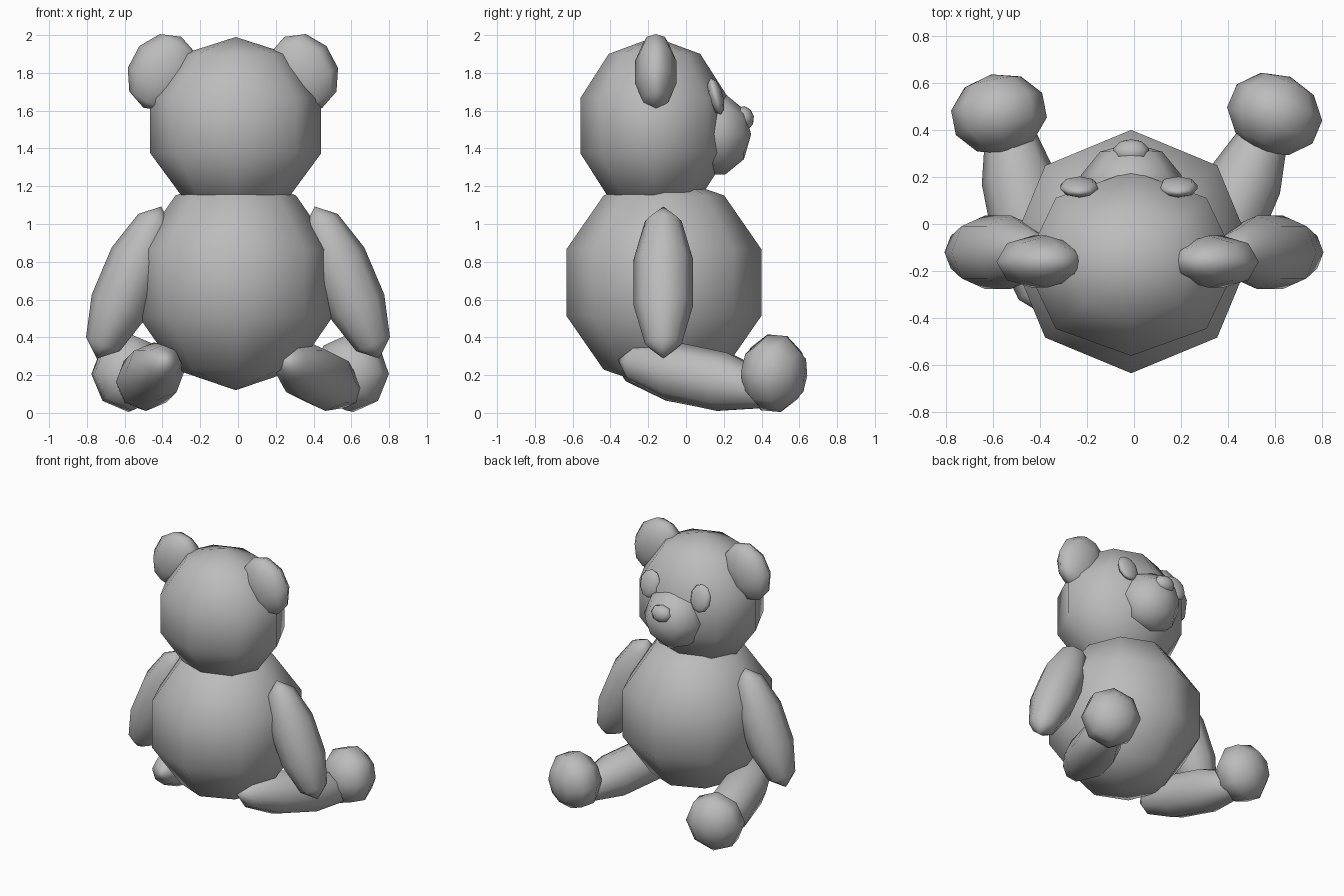
import bpy
from math import radians

cube = bpy.data.objects.get("Cube")
if cube:
    bpy.data.objects.remove(cube, do_unlink=True)

# One plain grey for the whole toy
grey = bpy.data.materials.new("plain_grey")
grey.use_nodes = True
color = (0.5, 0.5, 0.5, 1)
grey.diffuse_color = color
grey.node_tree.nodes["Principled BSDF"].inputs["Base Color"].default_value = color


def ball(name, center, radii, tilt=(0, 0, 0)):
    """Smooth low-poly ellipsoid, poles along its local z, tilt in degrees."""
    bpy.ops.mesh.primitive_uv_sphere_add(
        segments=8, ring_count=5, radius=1, location=center,
        rotation=[radians(a) for a in tilt])
    obj = bpy.context.object
    obj.name = name
    obj.scale = radii
    obj.data.materials.append(grey)
    bpy.ops.object.shade_smooth()
    return obj


MID = -0.012

# Torso and head
ball("body", (MID, -0.117, 0.69), (0.543, 0.543, 0.57))
ball("head", (MID, -0.167, 1.52), (0.476, 0.413, 0.47))

# Face, looking toward +y
ball("muzzle", (MID, 0.145, 1.475), (0.225, 0.225, 0.2), (-90, 0, 0))
ball("nose", (MID, 0.305, 1.56), (0.08, 0.065, 0.055), (-80, 0, 0))

for side, s in (("right", -1), ("left", 1)):
    ball(side + "_eye", (MID - 0.01 + s * 0.21, 0.157, 1.675),
         (0.085, 0.04, 0.1), (15, 0, 0))
    ball(side + "_ear", (-0.027 + s * 0.373, -0.16, 1.803),
         (0.182, 0.116, 0.213), (0, -28 * s, 0))
    ball(side + "_arm", (s * 0.577, -0.12, 0.69),
         (0.165, 0.165, 0.437), (0, -23 * s, 0))

# Seated legs, the left one splayed further out
for side, leg_x, foot_x, turn in (("right", -0.465, -0.573, 11),
                                  ("left", 0.42, 0.597, -23)):
    ball(side + "_leg", (leg_x, 0.06, 0.192),
         (0.165, 0.165, 0.465), (-101, 0, turn))
    ball(side + "_foot", (foot_x, 0.467, 0.21),
         (0.207, 0.212, 0.172), (-95, 0, turn))
